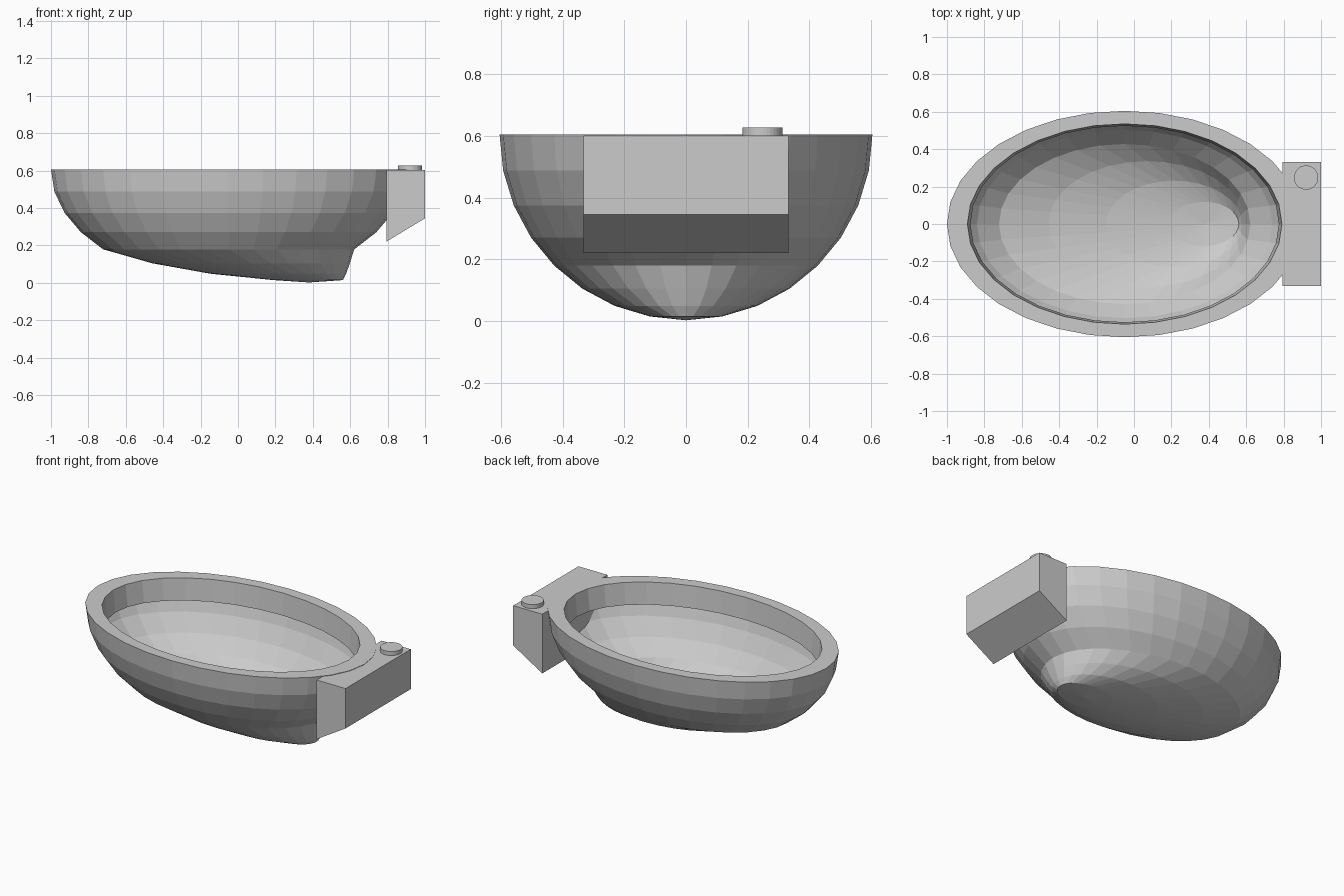
import bpy, bmesh
from math import sin, cos, pi

if "Cube" in bpy.data.objects:
    bpy.data.objects.remove(bpy.data.objects["Cube"])

SEG, CX, RX, RY, TOP = 32, -0.05, 0.95, 0.605, 0.605


def finish(bm, name):
    bm.normal_update()
    me = bpy.data.meshes.new(name)
    bm.to_mesh(me)
    bm.free()
    ob = bpy.data.objects.new(name, me)
    bpy.context.collection.objects.link(ob)
    return ob


def ring(bm, scale, z, shift=0.0):
    return [bm.verts.new((CX + shift + RX * scale * cos(2 * pi * i / SEG),
                          RY * scale * sin(2 * pi * i / SEG), z)) for i in range(SEG)]


def bridge(bm, a, b):
    for i in range(SEG):
        j = (i + 1) % SEG
        bm.faces.new((a[i], b[i], b[j], a[j]))


# Bowl: inward lip, flat rim, then half ellipsoid with its lower rings slid to +x
bm = bmesh.new()
rings = [ring(bm, 0.868, 0.465), ring(bm, 0.885, TOP)]
shifts = [0, 0, 0, 0, 0, 0.12, 0.265, 0.425]
for k, s in enumerate(shifts):
    a = k * pi / 16
    rings.append(ring(bm, cos(a), TOP - 0.602 * sin(a), s))
for a, b in zip(rings, rings[1:]):
    bridge(bm, a, b)
pole = bm.verts.new((CX + 0.43, 0, 0.002))
last = rings[-1]
for i in range(SEG):
    bm.faces.new((last[i], pole, last[(i + 1) % SEG]))
bmesh.ops.recalc_face_normals(bm, faces=bm.faces)
finish(bm, "bowl")

# Tank: box with sloping underside
bm = bmesh.new()
prof = [(0.793, 0.22), (1.0, 0.345), (1.0, 0.602), (0.793, 0.602)]
face = bm.faces.new([bm.verts.new((x, -0.332, z)) for x, z in prof])
ext = bmesh.ops.extrude_face_region(bm, geom=[face])
bmesh.ops.translate(bm, vec=(0, 0.664, 0),
                    verts=[v for v in ext["geom"] if isinstance(v, bmesh.types.BMVert)])
bmesh.ops.recalc_face_normals(bm, faces=bm.faces)
finish(bm, "tank")

# Flush button
bm = bmesh.new()
bmesh.ops.create_cone(bm, cap_ends=True, segments=32, radius1=0.065, radius2=0.065, depth=0.06)
bmesh.ops.translate(bm, vec=(0.92, 0.248, 0.598), verts=bm.verts)
finish(bm, "flush_button")
